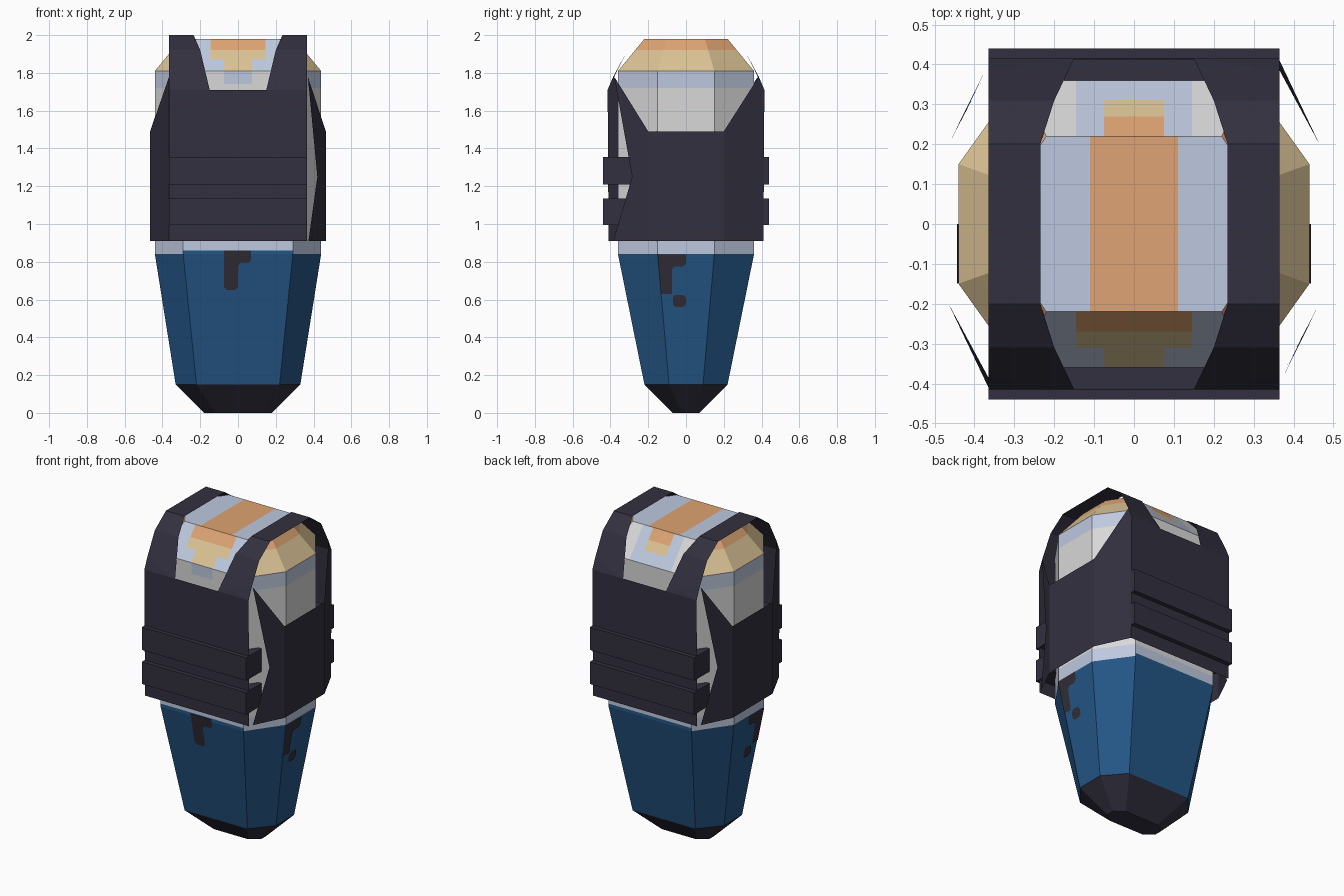
import bpy, bmesh
from mathutils import Vector

cube = bpy.data.objects.get("Cube")
if cube:
    bpy.data.objects.remove(cube, do_unlink=True)


def material(name, rgb):
    lin = [(c / 255 / 12.92) if c < 11 else ((c / 255 + 0.055) / 1.055) ** 2.4 for c in rgb]
    m = bpy.data.materials.new(name)
    m.use_nodes = True
    m.diffuse_color = (*lin, 1)
    bsdf = m.node_tree.nodes["Principled BSDF"]
    bsdf.inputs["Base Color"].default_value = (*lin, 1)
    bsdf.inputs["Roughness"].default_value = 0.9
    return m


WHITE, PALE, BLUE, DARK, TAN, ORANGE = range(6)
MATS = [material("off_white", (216, 216, 216)), material("pale_blue_grey", (190, 201, 223)),
        material("trouser_blue", (36, 86, 134)), material("charcoal", (50, 48, 63)),
        material("tan", (218, 194, 148)), material("orange", (222, 164, 115))]
DRIP = material("stain", (50, 46, 56))


def add_object(name, bm, mats):
    mesh = bpy.data.meshes.new(name)
    bm.to_mesh(mesh)
    bm.free()
    for m in mats:
        mesh.materials.append(m)
    obj = bpy.data.objects.new(name, mesh)
    bpy.context.collection.objects.link(obj)
    return obj


def sheet(name, polys, mat):
    """Open sheet from a few polygons, welded where they meet."""
    bm = bmesh.new()
    for poly in polys:
        bm.faces.new([bm.verts.new(p) for p in poly])
    bmesh.ops.remove_doubles(bm, verts=bm.verts, dist=0.001)
    bmesh.ops.recalc_face_normals(bm, faces=bm.faces)
    return add_object(name, bm, [mat])


# --- Body: stacked eight-sided rings (z, half width, half depth, flat half width, flat half depth)
RINGS = [(0.0, 0.18, 0.07, 0.12, 0.025), (0.15, 0.33, 0.22, 0.22, 0.09),
         (0.84, 0.44, 0.36, 0.29, 0.15), (1.81, 0.44, 0.36, 0.29, 0.15),
         (1.98, 0.30, 0.22, 0.22, 0.10)]


def ring(z, w, d, fw, fd):
    return [(w, -fd, z), (w, fd, z), (fw, d, z), (-fw, d, z),
            (-w, fd, z), (-w, -fd, z), (-fw, -d, z), (fw, -d, z)]


bm = bmesh.new()
loops = [[bm.verts.new(p) for p in ring(*r)] for r in RINGS]
for a, b in zip(loops, loops[1:]):
    for i in range(8):
        j = (i + 1) % 8
        bm.faces.new((a[i], a[j], b[j], b[i]))
bm.faces.new(loops[0][::-1])
bm.faces.new(loops[-1])


def cut(co, no, zmin):
    faces = [f for f in bm.faces if f.calc_center_median().z > zmin]
    geom = list({e for f in faces for e in f.edges} | {v for f in faces for v in f.verts}) + faces
    bmesh.ops.bisect_plane(bm, geom=geom, plane_co=co, plane_no=no, dist=1e-5)


# Cut lines for the painted areas
for z in (0.86, 0.92, 1.72, 1.74, 1.87, 1.92):
    cut((0, 0, z), (0, 0, 1), 0.5)
for x in (0.075, 0.11, 0.145):
    for s in (-1, 1):
        cut((s * x, 0, 0), (1, 0, 0), 1.72)


def paint(c, n):
    ax = abs(c.x)
    end = abs(n.x) < 0.1                      # front and back panels
    if c.z < 0.15:
        return DARK
    if c.z < 0.84 or (c.z < 0.86 and end):
        return BLUE
    if c.z < 0.92:
        return PALE
    if c.z < 1.72:
        return WHITE
    if n.z > 0.95:                            # crown
        return ORANGE if ax < 0.11 else PALE
    if c.z < 1.81:                            # upper wall
        if end:
            return PALE if n.y < 0 and ax < 0.075 and c.z > 1.74 else WHITE
        return PALE
    if not end:                               # side slopes
        return ORANGE if c.z > 1.92 else TAN
    if n.y < 0:                               # front slope
        if ax < 0.145 and c.z > 1.87:
            return ORANGE if c.z > 1.92 else TAN
        return TAN if ax < 0.075 else PALE
    if ax < 0.075 and c.z > 1.87:             # back slope
        return ORANGE if c.z > 1.92 else TAN
    return PALE if ax < 0.145 else WHITE


bm.normal_update()
for f in bm.faces:
    f.material_index = paint(f.calc_center_median(), f.normal)
add_object("body", bm, MATS)


# --- Stains on the trousers, laid just above the sloping faces
def front_point(u, z):
    return (u, -(0.22 + (z - 0.15) * 0.203) - 0.004, z)


def side_point(s):
    return lambda u, z: (s * (0.33 + (z - 0.15) * 0.1594 + 0.004), u, z)


front_drip = [(-0.075, 0.86), (-0.075, 0.665), (-0.06, 0.65), (-0.015, 0.65), (0, 0.665),
              (0, 0.78), (0.015, 0.795), (0.06, 0.795), (0.07, 0.81), (0.07, 0.86)]
side_drip = [(-0.15, 0.838), (-0.132, 0.63), (-0.075, 0.63), (-0.075, 0.76), (-0.06, 0.775),
             (-0.015, 0.775), (0, 0.79), (0, 0.838)]
side_spot = [(-0.07, 0.575), (-0.055, 0.56), (-0.015, 0.56), (0, 0.575),
             (0, 0.61), (-0.015, 0.625), (-0.055, 0.625), (-0.07, 0.61)]
sheet("front_stain", [[front_point(*p) for p in front_drip]], DRIP)
for s, name in ((1, "left_stain"), (-1, "right_stain")):
    sheet(name, [[side_point(s)(*p) for p in shape] for shape in (side_drip, side_spot)], DRIP)

# --- Vest: one quarter of the panel and strap, mirrored to all four corners
outer = [(0.365, 0.41, 0.91), (0.365, 0.415, 1.71), (0.365, 0.385, 1.78),
         (0.365, 0.31, 1.92), (0.365, 0.2, 2.0), (0.365, 0, 2.0)]
neck = [(0.15, 0.415, 1.71), (0.20, 0.31, 1.92), (0.235, 0.2, 2.0), (0.235, 0, 2.0)]
quarter = [[(0, 0.41, 0.91), outer[0], outer[1], neck[0], (0, 0.415, 1.71)],
           [outer[1], outer[2], neck[0]]]
quarter += [[outer[i + 2], outer[i + 3], neck[i + 1], neck[i]] for i in range(3)]

# Side wrap: joined at one end, loose and notched at the other
wrap = [[(0.465, -0.2, 0.91), (0.465, 0.2, 0.91), (0.465, 0.2, 1.49), (0.465, -0.2, 1.49)],
        [(0.465, 0.2, 0.91), outer[0], outer[1], outer[2], (0.465, 0.2, 1.49)],
        [(0.465, -0.2, 1.49), (0.37, -0.38, 1.78), (0.42, -0.285, 1.25),
         (0.373, -0.385, 0.91), (0.465, -0.2, 0.91)]]


def flip(polys, sx, sy):
    return [[(x * sx, y * sy, z) for x, y, z in p] for p in polys]


vest = [p for sx in (1, -1) for sy in (1, -1) for p in flip(quarter, sx, sy)]
vest += wrap + flip(wrap, -1, -1)
sheet("vest", vest, MATS[DARK])

# --- Webbing bands across the chest and back
for side, s in (("front", -1), ("back", 1)):
    for level, z0, z1 in (("lower", 0.995, 1.135), ("upper", 1.21, 1.355)):
        bm = bmesh.new()
        bmesh.ops.create_cube(bm, size=1)
        bmesh.ops.scale(bm, vec=(0.73, 0.155, z1 - z0), verts=bm.verts)
        bmesh.ops.translate(bm, vec=Vector((0, s * 0.3625, (z0 + z1) / 2)), verts=bm.verts)
        add_object(f"{side}_{level}_band", bm, [MATS[DARK]])
